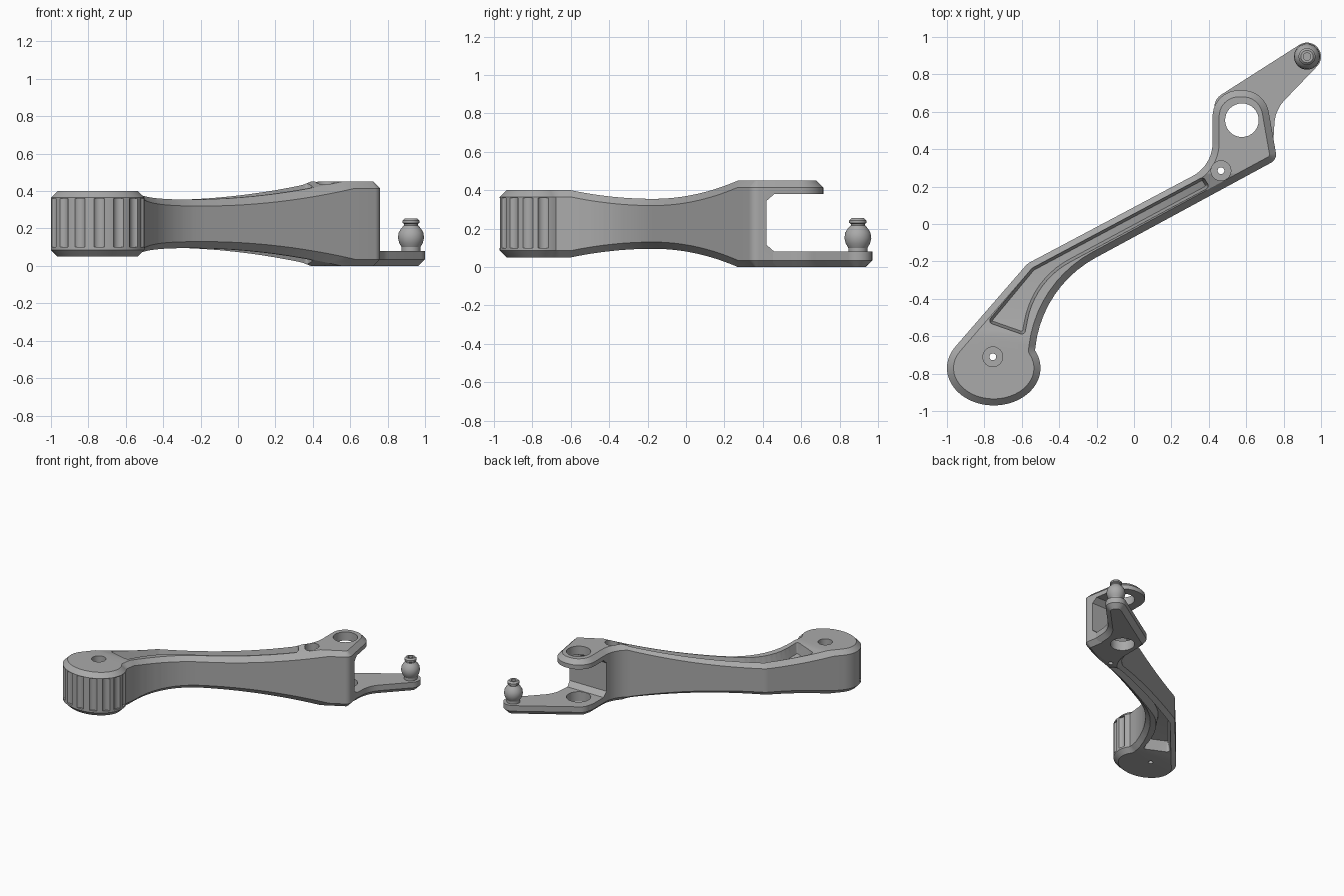
import bpy, bmesh, math
from mathutils import Vector, Matrix

cube = bpy.data.objects.get("Cube")
if cube:
    bpy.data.objects.remove(cube, do_unlink=True)

grey = bpy.data.materials.new("plain grey")
grey.use_nodes = True
grey.diffuse_color = (0.4, 0.4, 0.4, 1)
grey.node_tree.nodes["Principled BSDF"].inputs["Base Color"].default_value = (0.4, 0.4, 0.4, 1)


def ellipse(cx, cy, rx, ry, start=0, end=360, n=32):
    closed = end - start == 360
    count = n if closed else n + 1
    angles = [math.radians(start + (end - start) * i / n) for i in range(count)]
    return [(cx + rx * math.cos(a), cy + ry * math.sin(a), 0) for a in angles]


def rounded(corners, steps=10):
    """Outline from (x, y, radius) corners, each corner replaced by an arc."""
    out = []
    for i, (x, y, r) in enumerate(corners):
        p = Vector((x, y))
        if r == 0:
            out.append(p)
            continue
        a = (Vector(corners[i - 1][:2]) - p).normalized()
        b = (Vector(corners[(i + 1) % len(corners)][:2]) - p).normalized()
        half = a.angle(b) / 2
        centre = p + (a + b).normalized() * (r / math.sin(half))
        start = p + a * (r / math.tan(half)) - centre
        end = p + b * (r / math.tan(half)) - centre
        sweep = start.angle_signed(end)
        for k in range(steps + 1):
            out.append(centre + Matrix.Rotation(-sweep * k / steps, 2) @ start)
    return out


def inset(points, d):
    """Move a counter-clockwise outline inward with mitred corners."""
    out = []
    for i, p in enumerate(points):
        d1 = (p - points[i - 1]).normalized()
        d2 = (points[(i + 1) % len(points)] - p).normalized()
        n1, n2 = Vector((-d1.y, d1.x)), Vector((-d2.y, d2.x))
        out.append(p + (n1 + n2) * (d / (1 + n1.dot(n2))))
    return out


HEAD_END, WAIST, FORK_START = -0.6, -0.17, 0.27


def swell(y):
    """Extra half height of the arm along its length, relative to the head."""
    if y < WAIST:
        t = min(1, (WAIST - y) / (WAIST - HEAD_END))
        return -0.045 + 0.045 * t * t
    t = min(1, (y - WAIST) / (FORK_START - WAIST))
    return -0.045 + 0.095 * t * t


def prism(name, outline, rings, warp=False, along_x=False):
    """Stack the outline at (height, inset) rings, optionally following the arm's swell."""
    bm = bmesh.new()
    loops = [[bm.verts.new((p.x, p.y, z)) for p in inset(outline, d)] for z, d in rings]
    n = len(outline)
    for lo, hi in zip(loops, loops[1:]):
        for i in range(n):
            j = (i + 1) % n
            bm.faces.new((lo[i], lo[j], hi[j], hi[i]))
    bm.faces.new(loops[0][::-1])
    bm.faces.new(loops[-1])
    if warp:
        for k in range(25):
            y = HEAD_END + (FORK_START - HEAD_END) * k / 24
            bmesh.ops.bisect_plane(bm, geom=bm.verts[:] + bm.edges[:] + bm.faces[:], dist=1e-5,
                                   plane_co=(0, y, 0), plane_no=(0, 1, 0))
        for v in bm.verts:
            v.co.z += swell(v.co.y) * (1 if v.co.z > 0.225 else -1)
    if along_x:
        for v in bm.verts:
            v.co = (v.co.z, v.co.x, v.co.y)
    return finish(name, bm)


def finish(name, bm):
    bmesh.ops.recalc_face_normals(bm, faces=bm.faces[:])
    mesh = bpy.data.meshes.new(name)
    bm.to_mesh(mesh)
    bm.free()
    mesh.materials.append(grey)
    obj = bpy.data.objects.new(name, mesh)
    bpy.context.collection.objects.link(obj)
    return obj


def activate(obj):
    bpy.ops.object.select_all(action='DESELECT')
    obj.select_set(True)
    bpy.context.view_layer.objects.active = obj


def cut(targets, cutter):
    for obj in targets:
        activate(obj)
        mod = obj.modifiers.new("cut", 'BOOLEAN')
        mod.operation, mod.solver, mod.object = 'DIFFERENCE', 'EXACT', cutter
        bpy.ops.object.modifier_apply(modifier=mod.name)
    bpy.data.objects.remove(cutter, do_unlink=True)


def drill(targets, x, y, r, z0, z1):
    cut(targets, prism("drill", rounded(ellipse(x, y, r, r)), [(z0, 0), (z1, 0)]))


# Arm: rounded head, curved neck, straight shank and fork end in one outline
C = 0.035
HEAD = (-0.75, -0.77, 0.25, 0.2)
arm_outline = rounded(ellipse(*HEAD, 145, 388, 48) + [
    (-0.49, -0.335, 0.62), (0.765, 0.345, 0.05), (0.70, 0.715, 0.14),
    (0.42, 0.715, 0.14), (0.42, 0.313, 0.2), (-0.57, -0.212, 0.1)])
arm = prism("arm", arm_outline, [(0.05, C), (0.05 + C, 0), (0.4 - C, 0), (0.4, C)], warp=True)

# Lower fork plate reaching out to the stud
TIP = (0.925, 0.895)
plate_outline = rounded([(0.45, 0.44, 0), (0.745, 0.44, 0), (0.755, 0.61, 0.2)]
                        + ellipse(*TIP, 0.075, 0.075, -42, 123, 16)
                        + [(0.425, 0.665, 0.08)])
plate = prism("stud_plate", plate_outline, [(0, C), (C, 0), (0.08, 0)])

# Fork slot with chamfered inner corners
slot = rounded([(0.42, 0.115, 0), (0.46, 0.08, 0), (1.2, 0.08, 0),
                (1.2, 0.38, 0), (0.46, 0.38, 0), (0.42, 0.345, 0)])
cut([arm], prism("slot_cutter", slot, [(0.2, 0), (1.2, 0)], along_x=True))

# Recessed pockets along the upper and lower sides of the shank
pocket = rounded([(-0.585, -0.595, 0.02), (-0.53, -0.304, 0.45), (0.405, 0.197, 0.02),
                  (0.37, 0.253, 0.02), (-0.545, -0.235, 0.05), (-0.785, -0.525, 0.02)])
cut([arm], prism("pocket_cutter", pocket, [(0.32, 0.015), (0.40, 0), (0.55, 0)], warp=True))
cut([arm], prism("pocket_cutter", pocket, [(-0.1, 0), (0.05, 0), (0.13, 0.015)], warp=True))

# Bore through both fork plates, and stepped screw holes
drill([arm, plate], 0.577, 0.555, 0.09, -0.5, 1)
for x, y, top in ((-0.755, -0.71, 0.40), (0.465, 0.285, 0.45)):
    drill([arm], x, y, 0.053, top - 0.06, 1)
    drill([arm], x, y, 0.018, -0.5, 1)

# Grip flutes around the head
for k in range(8):
    a = math.radians(200 + 24 * k)
    drill([arm], HEAD[0] + (HEAD[2] + 0.02) * math.cos(a),
          HEAD[1] + (HEAD[3] + 0.02) * math.sin(a), 0.036, 0.1, 0.36)

# Ball stud turned from a profile
profile = [(0, 0.075), (0.05, 0.075), (0.05, 0.1), (0.063, 0.122), (0.07, 0.15), (0.066, 0.178),
           (0.053, 0.2), (0.037, 0.217), (0.037, 0.225), (0.045, 0.23), (0.045, 0.242),
           (0.033, 0.254), (0.02, 0.254), (0.02, 0.235), (0, 0.235)]
bm = bmesh.new()
verts = [bm.verts.new((TIP[0] + r, TIP[1], z)) for r, z in profile]
edges = [bm.edges.new(pair) for pair in zip(verts, verts[1:])]
bmesh.ops.spin(bm, geom=verts + edges, cent=(*TIP, 0), axis=(0, 0, 1),
               angle=math.tau, steps=32)
bmesh.ops.remove_doubles(bm, verts=bm.verts[:], dist=1e-5)
stud = finish("ball_stud", bm)

for obj in (arm, plate, stud):
    activate(obj)
    bpy.ops.object.shade_smooth_by_angle(angle=math.radians(28))
